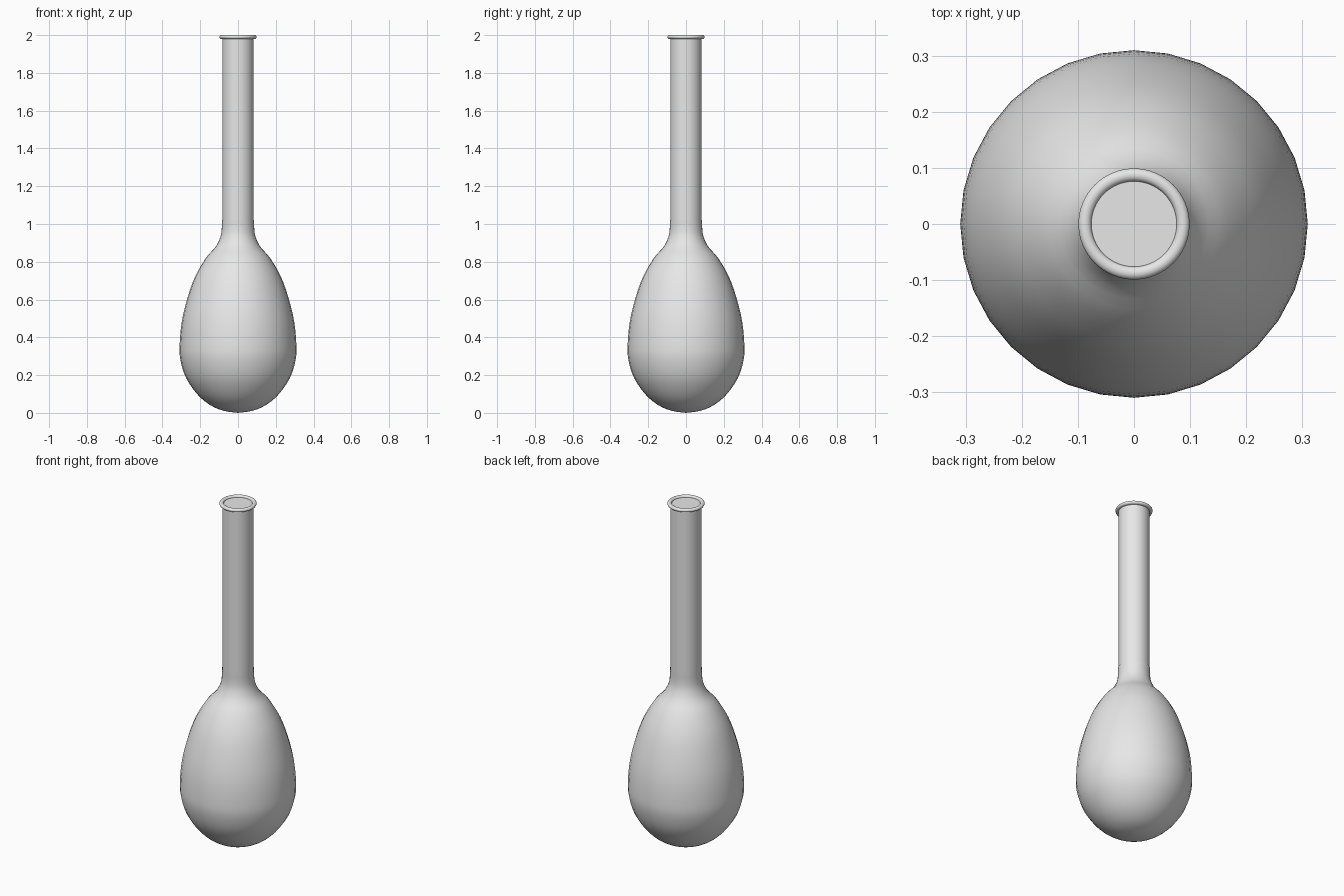
import bpy, bmesh, math

if "Cube" in bpy.data.objects:
    bpy.data.objects.remove(bpy.data.objects["Cube"])

grey = bpy.data.materials.new("plain_grey")
grey.use_nodes = True
colour = (0.8, 0.8, 0.8, 1)
grey.diffuse_color = colour
grey.node_tree.nodes["Principled BSDF"].inputs["Base Color"].default_value = colour


def lathe(name, profile, sides, closed=False):
    """Spin an (r, z) profile round the z axis into a smooth object."""
    bm = bmesh.new()
    verts = [bm.verts.new((r, 0, z)) for r, z in profile]
    loop = verts + verts[:1] if closed else verts
    edges = [bm.edges.new(pair) for pair in zip(loop, loop[1:])]
    bmesh.ops.spin(bm, geom=verts + edges, cent=(0, 0, 0), axis=(0, 0, 1),
                   angle=math.tau, steps=sides, use_duplicate=False)
    bmesh.ops.remove_doubles(bm, verts=bm.verts, dist=0.0005)
    bmesh.ops.recalc_face_normals(bm, faces=bm.faces)
    mesh = bpy.data.meshes.new(name)
    bm.to_mesh(mesh)
    bm.free()
    mesh.materials.append(grey)
    obj = bpy.data.objects.new(name, mesh)
    bpy.context.collection.objects.link(obj)
    bpy.ops.object.select_all(action='DESELECT')
    obj.select_set(True)
    bpy.context.view_layer.objects.active = obj
    bpy.ops.object.shade_smooth_by_angle(angle=math.radians(40))
    return obj


def smooth_profile(points, steps=3):
    """Catmull-Rom curve through the points."""
    pts = [points[0]] + points + [points[-1]]
    out = []
    for a, b, c, d in zip(pts, pts[1:], pts[2:], pts[3:]):
        for i in range(steps):
            t = i / steps
            out.append(tuple(0.5 * (2 * q + (s - p) * t + (2 * p - 5 * q + 4 * s - w) * t ** 2
                                    + (3 * q - p - 3 * s + w) * t ** 3)
                             for p, q, s, w in zip(a, b, c, d)))
    return out + [points[-1]]


# Egg-shaped bulb with a collar that wraps the foot of the neck
bulb = [(0, 0), (0.08, 0.012), (0.15, 0.043), (0.215, 0.098), (0.275, 0.185),
        (0.305, 0.28), (0.309, 0.36), (0.298, 0.48), (0.27, 0.6), (0.228, 0.72),
        (0.17, 0.82), (0.118, 0.88), (0.092, 0.935), (0.086, 0.98), (0.086, 1.02)]
lathe("bulb", smooth_profile(bulb), 32)

# Straight neck, closed just below the lip
lathe("neck", [(0, 0.9), (0.083, 0.9), (0.083, 1.99), (0, 1.99)], 64)

# Rounded lip
lip = [(0.0875 + 0.0115 * math.cos(a), 1.99 + 0.01 * math.sin(a))
       for a in (math.tau * i / 16 for i in range(16))]
lathe("lip", lip, 64, closed=True)
